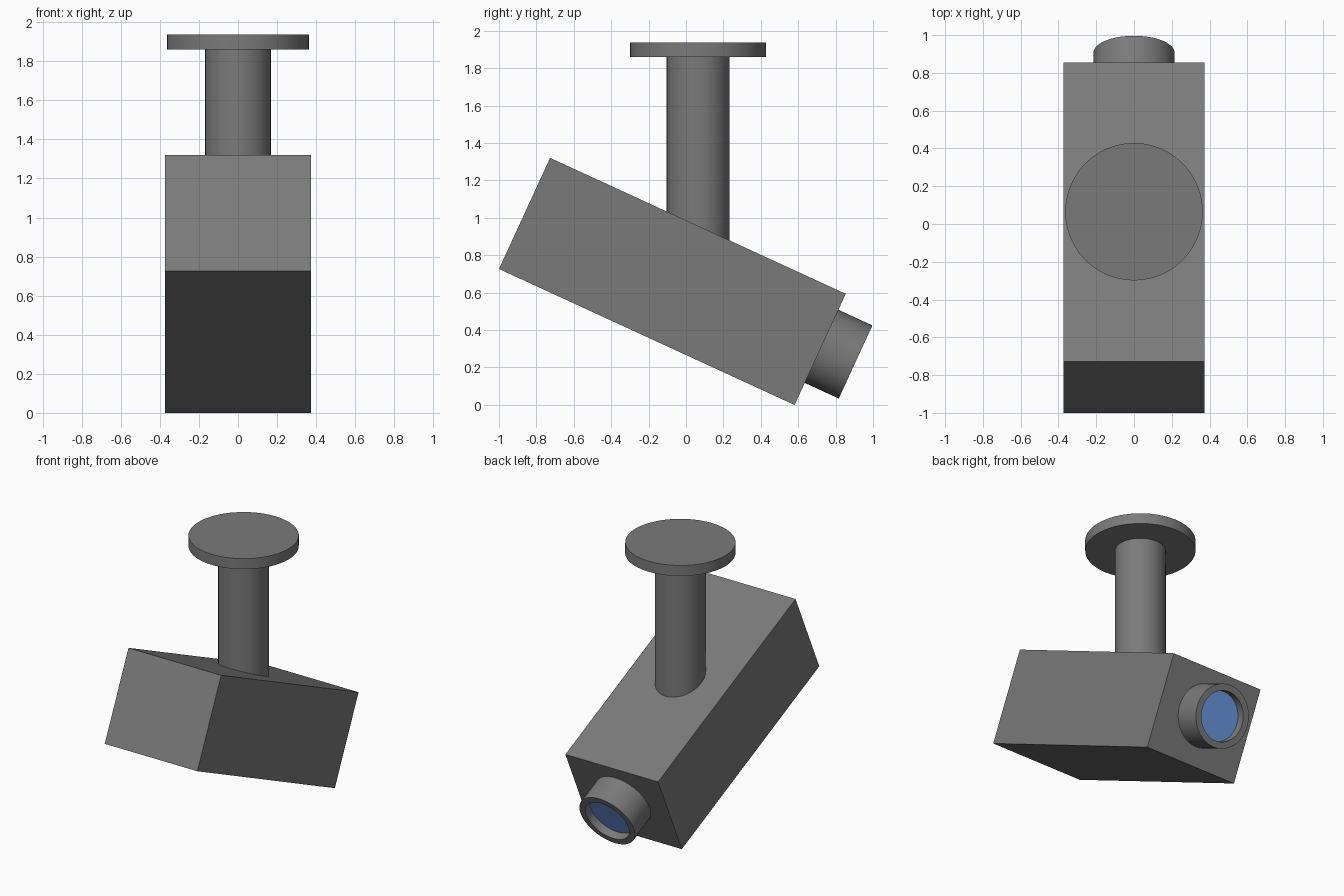
import bpy, bmesh, math
from mathutils import Matrix, Vector

default = bpy.data.objects.get("Cube")
if default:
    bpy.data.objects.remove(default, do_unlink=True)

SIDES = 48
TILT = Matrix.Translation((0, -0.073, 0.66)) @ Matrix.Rotation(math.radians(-24.7), 4, 'X')


def material(name, colour):
    mat = bpy.data.materials.new(name)
    mat.use_nodes = True
    mat.diffuse_color = (*colour, 1)
    mat.node_tree.nodes["Principled BSDF"].inputs["Base Color"].default_value = (*colour, 1)
    return mat


grey = material("grey_metal", (0.195, 0.195, 0.195))
blue = material("blue_glass", (0.15, 0.32, 0.78))


def finish(name, bm, matrix, mat, smooth=True):
    bmesh.ops.recalc_face_normals(bm, faces=bm.faces)
    mesh = bpy.data.meshes.new(name)
    bm.to_mesh(mesh)
    bm.free()
    mesh.materials.append(mat)
    obj = bpy.data.objects.new(name, mesh)
    bpy.context.collection.objects.link(obj)
    obj.matrix_world = matrix
    if smooth:
        bpy.ops.object.select_all(action='DESELECT')
        obj.select_set(True)
        bpy.context.view_layer.objects.active = obj
        bpy.ops.object.shade_smooth_by_angle(angle=math.radians(30))
    return obj


def lathe(name, profile, matrix, mat):
    """Turn a (radius, height) profile around z; radius 0 closes the end."""
    bm = bmesh.new()
    verts = [bm.verts.new((r, 0, h)) for r, h in profile]
    edges = [bm.edges.new(pair) for pair in zip(verts, verts[1:])]
    bmesh.ops.spin(bm, geom=verts + edges, cent=(0, 0, 0), axis=(0, 0, 1),
                   angle=math.tau, steps=SIDES)
    bmesh.ops.remove_doubles(bm, verts=bm.verts, dist=0.0005)
    return finish(name, bm, matrix, mat)


# Tilted box body
bm = bmesh.new()
bmesh.ops.create_cube(bm, size=1)
bmesh.ops.scale(bm, vec=Vector((0.746, 1.74, 0.654)), verts=bm.verts)
finish("camera_body", bm, TILT, grey, smooth=False)

# Lens barrel with an open recess, along the body's long axis
lens_axis = TILT @ Matrix.Translation((0, 0.87, 0.018)) @ Matrix.Rotation(-math.pi / 2, 4, 'X')
lathe("lens_barrel", [(0, -0.02), (0.215, -0.02), (0.215, 0.2), (0.17, 0.2),
                      (0.17, 0.13), (0, 0.13)], lens_axis, grey)

# Glass disc inside the barrel
lathe("lens_glass", [(0, 0.132), (0.17, 0.132), (0.17, 0.14), (0, 0.14)], lens_axis, blue)

# Ceiling mount: pole and round plate
mount = Matrix.Translation((0, 0.065, 0))
lathe("mount_pole", [(0, 0.7), (0.168, 0.7), (0.168, 1.87), (0, 1.87)], mount, grey)
lathe("mount_plate", [(0, 1.86), (0.364, 1.86), (0.364, 1.937), (0, 1.937)], mount, grey)
